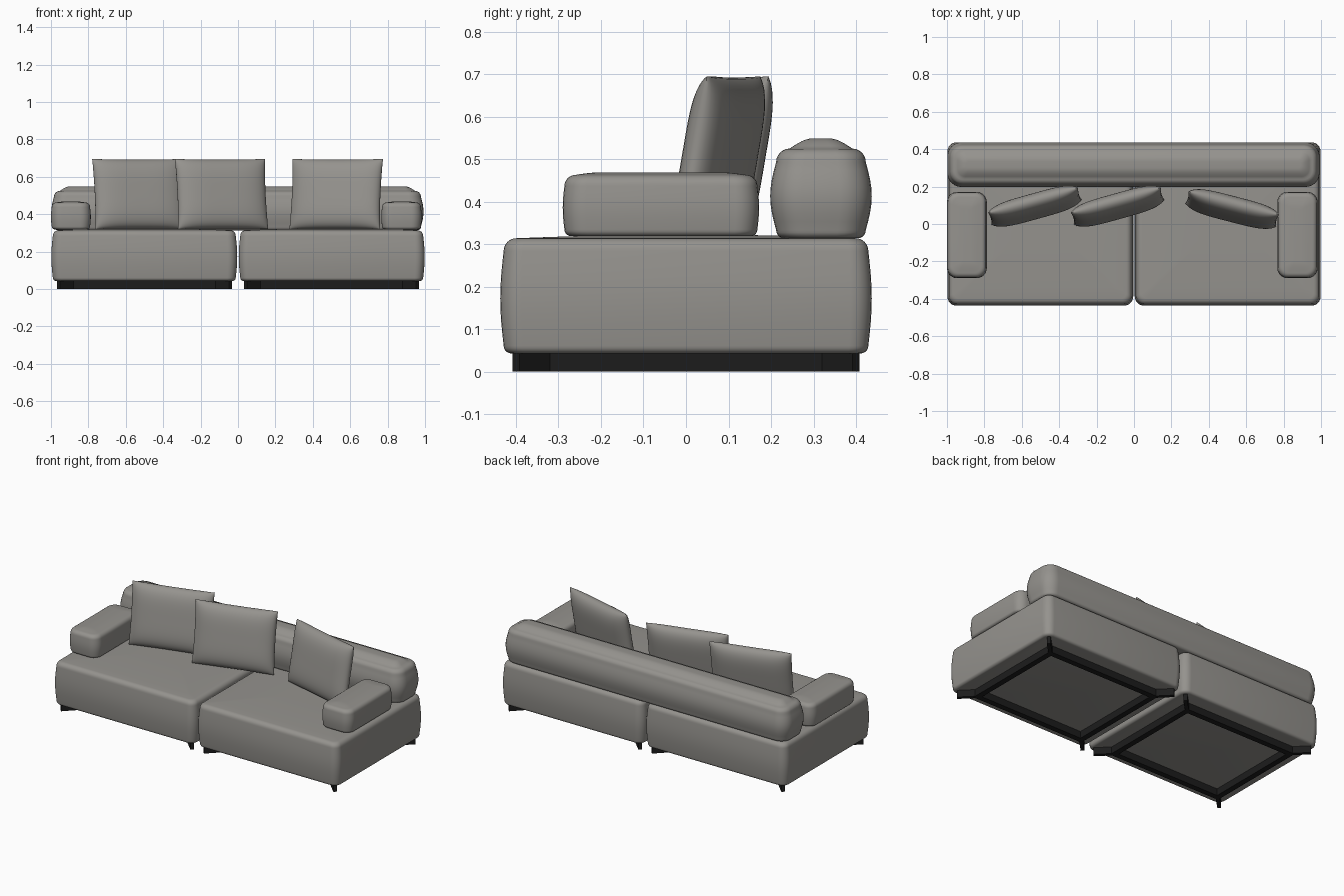
import bpy, bmesh, math
from mathutils import Matrix, Vector

if "Cube" in bpy.data.objects:
    bpy.data.objects.remove(bpy.data.objects["Cube"])


def material(name, colour):
    m = bpy.data.materials.new(name)
    m.use_nodes = True
    m.diffuse_color = colour
    bsdf = m.node_tree.nodes["Principled BSDF"]
    bsdf.inputs["Base Color"].default_value = colour
    bsdf.inputs["Roughness"].default_value = 0.8
    return m


FABRIC = material("warm grey fabric", (0.30, 0.29, 0.27, 1))
METAL = material("black metal", (0.012, 0.012, 0.012, 1))


def finish(name, bm, mat, smooth=True):
    bmesh.ops.recalc_face_normals(bm, faces=bm.faces)
    mesh = bpy.data.meshes.new(name)
    bm.to_mesh(mesh)
    bm.free()
    mesh.materials.append(mat)
    ob = bpy.data.objects.new(name, mesh)
    bpy.context.collection.objects.link(ob)
    if smooth:
        bpy.ops.object.select_all(action="DESELECT")
        ob.select_set(True)
        bpy.context.view_layer.objects.active = ob
        bpy.ops.object.shade_smooth_by_angle(angle=math.radians(40))
    return ob


def rounded_rect(hx, hy, r, steps=6):
    """Plan outline with rounded corners."""
    pts = []
    for q, (sx, sy) in enumerate([(1, 1), (-1, 1), (-1, -1), (1, -1)]):
        for i in range(steps + 1):
            a = math.pi / 2 * (q + i / steps)
            pts.append((sx * (hx - r) + r * math.cos(a), sy * (hy - r) + r * math.sin(a)))
    return pts


def cushion(name, x, y, z, corner, edge, bulge, crown):
    """Upholstered block: rounded plan, rounded rims, swelling sides and domed top."""
    hx, hy = (x[1] - x[0]) / 2, (y[1] - y[0]) / 2
    bottom, top = z[0], z[1] - crown
    low = edge * 0.6
    profile = []                                     # (inset, height)
    for i in range(6):
        a = math.pi / 2 * i / 5
        profile.append((bulge + low * (1 - math.sin(a)), bottom + low * (1 - math.cos(a))))
    for i in range(1, 8):
        t = i / 8
        profile.append((bulge * (1 - math.sin(math.pi * t)),
                        bottom + low + t * (top - edge - bottom - low)))
    for i in range(7):
        a = math.pi / 2 * i / 6
        profile.append((bulge + edge * (1 - math.cos(a)), top - edge * (1 - math.sin(a))))
    start, reach = bulge + edge, min(hx, hy) * 0.85
    for i in range(1, 7):
        t = i / 6
        profile.append((start + t * (reach - start), top + crown * math.sin(t * math.pi / 2)))
    bm = bmesh.new()
    cx, cy = sum(x) / 2, sum(y) / 2
    rings = []
    for d, h in profile:
        outline = rounded_rect(hx - d, hy - d, max(corner - d * 0.6, 0.012))
        rings.append([bm.verts.new((cx + px, cy + py, h)) for px, py in outline])
    n = len(rings[0])
    for a, b in zip(rings, rings[1:]):
        for i in range(n):
            j = (i + 1) % n
            bm.faces.new((a[i], a[j], b[j], b[i]))
    bm.faces.new(rings[0])
    bm.faces.new(rings[-1])
    return finish(name, bm, FABRIC)


def pillow(name, centre, yaw, lean, w=0.5, h=0.38, t=0.054, n=24):
    """Plump pillow with pinched seams and pointed corners."""
    bm = bmesh.new()
    place = (Matrix.Translation(centre) @ Matrix.Rotation(math.radians(yaw), 4, "Z")
             @ Matrix.Rotation(math.radians(-lean), 4, "X"))
    for side in (-1, 1):
        grid = []
        for i in range(n + 1):
            u = math.sin(math.pi / 2 * (2 * i / n - 1))
            row = []
            for j in range(n + 1):
                v = math.sin(math.pi / 2 * (2 * j / n - 1))
                depth = t * ((1 - u ** 4) * (1 - v ** 4)) ** 0.5
                px = u * w / 2 * (1 - 0.025 * (1 - v * v))
                pz = v * h / 2 * (1 - 0.02 * (1 - u * u))
                row.append(bm.verts.new(place @ Vector((px, side * depth, pz))))
            grid.append(row)
        for i in range(n):
            for j in range(n):
                bm.faces.new((grid[i][j], grid[i + 1][j], grid[i + 1][j + 1], grid[i][j + 1]))
    bmesh.ops.remove_doubles(bm, verts=bm.verts, dist=0.0002)
    return finish(name, bm, FABRIC)


def add_box(bm, centre, size, yaw=0):
    bmesh.ops.create_cube(bm, size=1, matrix=Matrix.Translation(centre)
                          @ Matrix.Rotation(yaw, 4, "Z") @ Matrix.Diagonal((*size, 1)))


def floor_frame(name, cx, hx=0.395, hy=0.335, bar=0.035, height=0.046):
    """Recessed rectangular frame with a diagonal foot at each corner."""
    bm = bmesh.new()
    z = height / 2
    for s in (-1, 1):
        add_box(bm, (cx, s * (hy - bar / 2), z), (2 * hx, bar, height))
        add_box(bm, (cx + s * (hx - bar / 2), 0, z), (bar, 2 * (hy - bar), height))
        for sy in (-1, 1):
            add_box(bm, (cx + s * (hx + 0.026), sy * (hy + 0.026), z),
                    (0.11, 0.022, height), math.pi / 4 * s * sy)
    return finish(name, bm, METAL, smooth=False)


# Two seat blocks on dark frames
for side, s in (("right", -1), ("left", 1)):
    span = sorted((s * 0.004, s * 0.998))
    cushion(side + "_seat", span, (-0.437, 0.437), (0.043, 0.322), 0.05, 0.03, 0.008, 0.008)
    floor_frame(side + "_floor_frame", s * 0.5)

# Backrest and armrests
cushion("backrest", (-0.998, 0.992), (0.198, 0.437), (0.314, 0.549), 0.075, 0.032, 0.014, 0.024)
cushion("right_armrest", (-1.0, -0.787), (-0.29, 0.172), (0.319, 0.469), 0.055, 0.026, 0.004, 0.006)
cushion("left_armrest", (0.766, 0.982), (-0.29, 0.172), (0.319, 0.469), 0.055, 0.026, 0.004, 0.006)

# Loose pillows leaning back
pillow("right_pillow", (-0.53, 0.095, 0.508), 15.5, 10)
pillow("middle_pillow", (-0.088, 0.095, 0.508), 15.5, 10)
pillow("left_pillow", (0.525, 0.08, 0.508), -14.5, 10)
